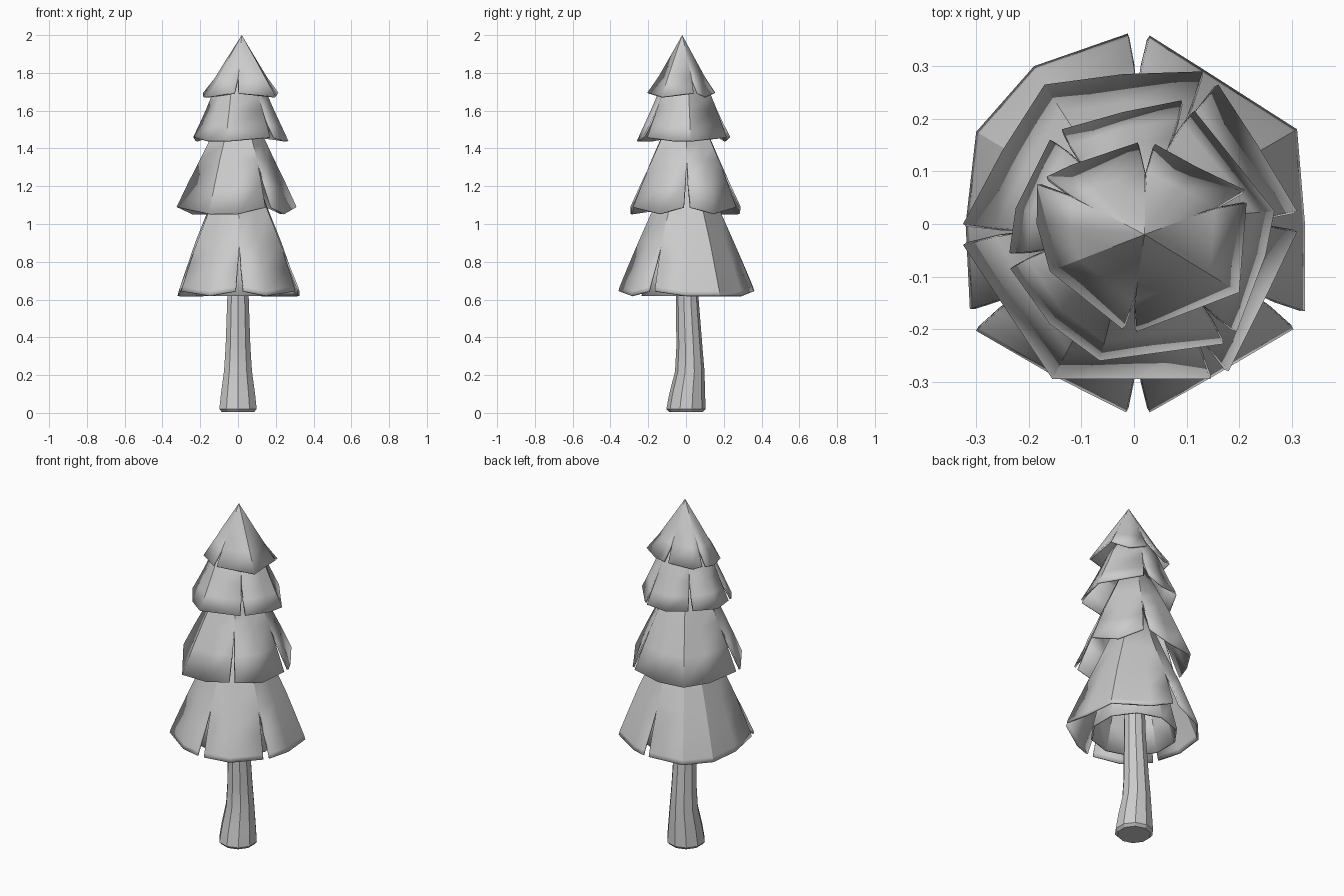
import bpy, bmesh, math
from mathutils import Vector

if "Cube" in bpy.data.objects:
    bpy.data.objects.remove(bpy.data.objects["Cube"])


def finish(bm, name, thickness=0):
    mesh = bpy.data.meshes.new(name)
    bm.to_mesh(mesh)
    bm.free()
    ob = bpy.data.objects.new(name, mesh)
    bpy.context.collection.objects.link(ob)
    if thickness:
        sol = ob.modifiers.new("thickness", 'SOLIDIFY')
        sol.thickness = thickness
        sol.offset = -1
    bpy.ops.object.select_all(action='DESELECT')
    ob.select_set(True)
    bpy.context.view_layer.objects.active = ob
    bpy.ops.object.shade_smooth_by_angle(angle=math.radians(25))
    return ob


# Stack of rings along z: rows of (centre y, radius, z) from the bottom up
def lathe(name, rows, sides=10, closed=True, thickness=0):
    bm = bmesh.new()
    rings = []
    for cy, r, z in rows:
        rings.append([bm.verts.new((r * math.cos(a), cy + r * math.sin(a), z))
                      for a in (2 * math.pi * (i + .5) / sides for i in range(sides))])
    for lo, hi in zip(rings, rings[1:]):
        for i in range(sides):
            j = (i + 1) % sides
            bm.faces.new((lo[i], lo[j], hi[j], hi[i]))
    if closed:
        bm.faces.new(rings[0][::-1])
        bm.faces.new(rings[-1])
    return finish(bm, name, thickness)


# Skirt of slit panels: outlines are the hem corners, counter-clockwise;
# rows are (spread, height, slit opening) from the top down
def tier(name, centre, panels, rows, lift):
    bm = bmesh.new()
    c = Vector(centre)
    n = len(panels)
    for k, panel in enumerate(panels):
        pts = [Vector(p) for p in panel]
        start = (pts[0] + Vector(panels[k - 1][-1])) / 2
        end = (pts[-1] + Vector(panels[(k + 1) % n][0])) / 2
        grid = []
        for s, z, gap in rows:
            row = []
            for i, p in enumerate(pts):
                q, h = p, z
                if i == 0:
                    q, h = start.lerp(p, gap), z + lift * gap
                elif i == len(pts) - 1:
                    q, h = end.lerp(p, gap), z + lift * gap
                xy = c.lerp(q, s)
                row.append(bm.verts.new((xy.x, xy.y, h)))
            grid.append(row)
        for up, lo in zip(grid, grid[1:]):
            for i in range(len(pts) - 1):
                bm.faces.new((lo[i], lo[i + 1], up[i + 1], up[i]))
    bmesh.ops.remove_doubles(bm, verts=bm.verts, dist=0.0005)
    return finish(bm, name, 0.01)


# Bent trunk and the uncut cone hidden behind the lowest slits
lathe("trunk", [(0, .09, .005), (0, .104, .02), (.006, .095, .1), (.02, .078, .22),
                (.018, .069, .35), (.007, .06, .6), (0, .045, 1.2)])
lathe("foliage_lining", [(0, .235, .62), (0, .2, .77), (0, .16, .92), (0, .1, 1.1)],
      closed=False, thickness=.01)

tier("foliage_bottom", (0, 0),
     [[(.325, -.165), (.325, 0), (.31, .18), (.13, .295), (.03, .358)],
      [(-.012, .362), (-.19, .3), (-.3, .175), (-.32, 0), (-.312, -.162)],
      [(-.3, -.203), (-.15, -.29), (-.015, -.358)],
      [(.03, -.358), (.15, -.29), (.303, -.2)]],
     [(.1, 1.42, 0), (.5, 1.07, 0), (.71, .9, 0), (.86, .76, .55), (.98, .645, .95), (1, .62, 1)], .025)

tier("foliage_lower_middle", (0, 0),
     [[(.31, .025), (.235, .15), (.16, .265)],
      [(.13, .29), (-.02, .285), (-.17, .265), (-.25, .14), (-.325, 0)],
      [(-.325, -.04), (-.155, -.295), (0, -.295), (.145, -.295)],
      [(.18, -.28), (.25, -.14), (.31, -.015)]],
     [(.15, 1.65, 0), (.5, 1.42, 0), (.62, 1.34, 0), (.81, 1.2, .55), (1, 1.055, 1)], .035)

tier("foliage_upper_middle", (0, 0),
     [[(.195, -.205), (.25, -.06), (.267, .025), (.115, .215)],
      [(.09, .235), (-.02, .213), (-.137, .18)],
      [(-.16, .16), (-.225, .03), (-.237, -.055)],
      [(-.235, -.085), (-.16, -.19), (-.065, -.26), (.17, -.228)]],
     [(.2, 1.85, 0), (.59, 1.68, 0), (.72, 1.6, .25), (.86, 1.52, .55), (1, 1.44, 1)], .02)

tier("foliage_top", (.02, -.02),
     [[(.005, -.205), (.2, -.13), (.214, .04)],
      [(.21, .065), (.12, .108), (.04, .152)],
      [(.007, .155), (-.12, .112), (-.166, .09)],
      [(-.184, .075), (-.185, 0), (-.16, -.09), (-.022, -.2)]],
     [(0, 2.0, 0), (.42, 1.865, 0), (.69, 1.775, .2), (1, 1.675, 1)], .02)
